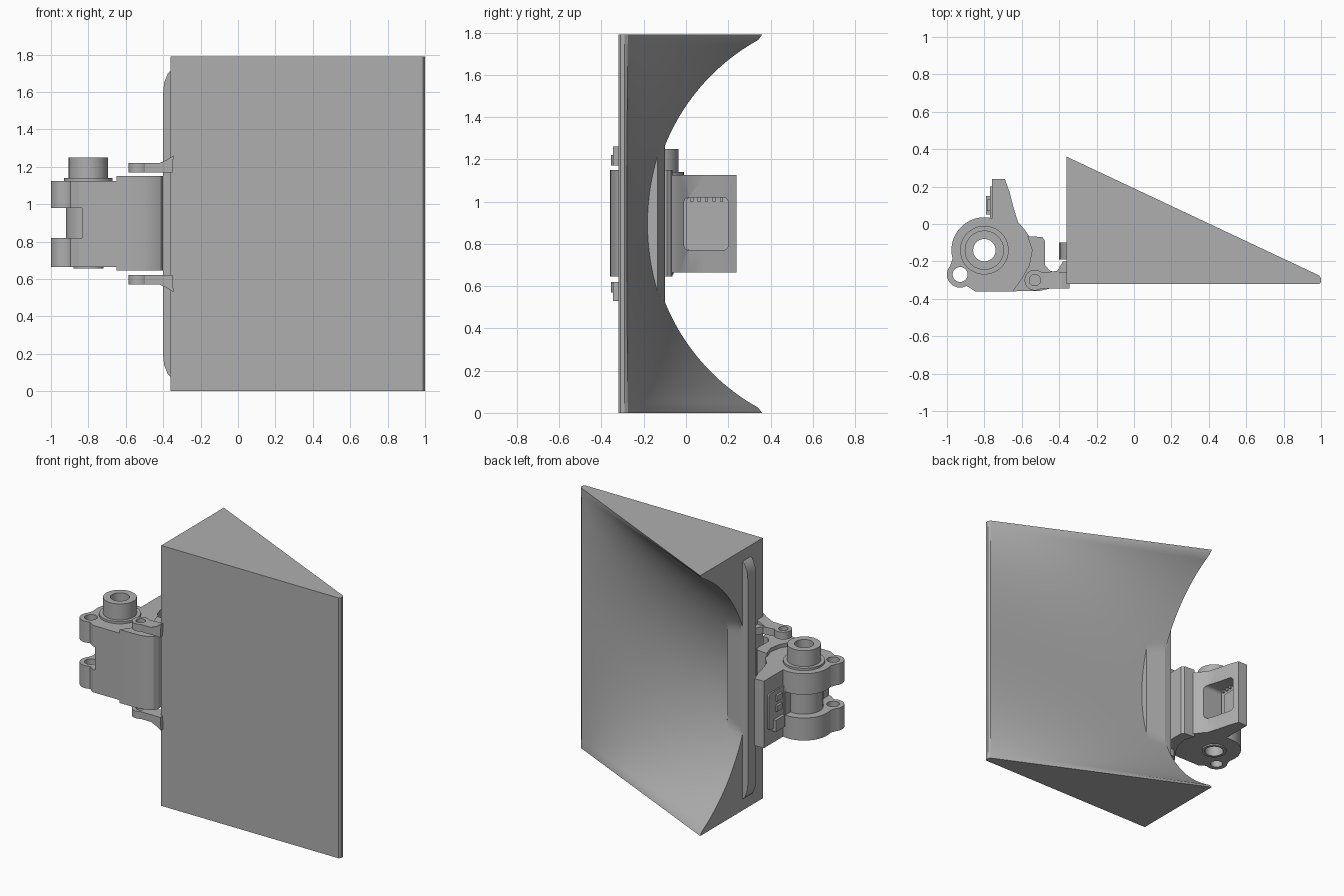
import bpy, bmesh
from math import sin, cos, radians, sqrt

cube = bpy.data.objects.get("Cube")
if cube:
    bpy.data.objects.remove(cube, do_unlink=True)

grey = bpy.data.materials.new("plain_grey")
grey.use_nodes = True
colour = (0.43, 0.43, 0.43, 1)
grey.diffuse_color = colour
grey.node_tree.nodes["Principled BSDF"].inputs["Base Color"].default_value = colour


def finish(name, bm):
    bmesh.ops.recalc_face_normals(bm, faces=bm.faces)
    me = bpy.data.meshes.new(name)
    bm.to_mesh(me)
    bm.free()
    me.materials.append(grey)
    ob = bpy.data.objects.new(name, me)
    bpy.context.collection.objects.link(ob)
    return ob


def prism(name, pts, lo, hi, axis="z"):
    """Extrude a 2D outline along an axis."""
    place = {"z": lambda a, b, c: (a, b, c),
             "y": lambda a, b, c: (a, c, b),
             "x": lambda a, b, c: (c, a, b)}[axis]
    bm = bmesh.new()
    ends = [[bm.verts.new(place(a, b, c)) for a, b in pts] for c in (lo, hi)]
    bm.faces.new(ends[0])
    bm.faces.new(ends[1])
    n = len(pts)
    for i in range(n):
        j = (i + 1) % n
        bm.faces.new((ends[0][i], ends[0][j], ends[1][j], ends[1][i]))
    return finish(name, bm)


def arc(cx, cy, r, a0, a1, n=16):
    steps = [radians(a0 + (a1 - a0) * i / n) for i in range(n + 1)]
    return [(cx + r * cos(a), cy + r * sin(a)) for a in steps]


def disc(name, centre, r, lo, hi):
    return prism(name, arc(*centre, r, 0, 360, 40)[:-1], lo, hi)


def rect(a0, a1, b0, b1):
    return [(a0, b0), (a1, b0), (a1, b1), (a0, b1)]


def rounded(a0, a1, b0, b1, r):
    return (arc(a1 - r, b1 - r, r, 0, 90, 6) + arc(a0 + r, b1 - r, r, 90, 180, 6)
            + arc(a0 + r, b0 + r, r, 180, 270, 6) + arc(a1 - r, b0 + r, r, 270, 360, 6))


def activate(ob):
    bpy.ops.object.select_all(action="DESELECT")
    ob.select_set(True)
    bpy.context.view_layer.objects.active = ob


def cut(ob, cutter):
    cutter.hide_render = True
    mod = ob.modifiers.new("cut", "BOOLEAN")
    mod.operation = "DIFFERENCE"
    mod.solver = "EXACT"
    mod.object = cutter
    activate(ob)
    bpy.ops.object.modifier_apply(modifier=mod.name)
    bpy.data.objects.remove(cutter, do_unlink=True)


# Wedge block with a scooped back, ruled from an arc to a thin straight edge
LEFT, RIGHT, FRONT, HEIGHT = -0.36, 1.0, -0.32, 1.79
MID = HEIGHT / 2


def back_y(x, z):
    t = (x - LEFT) / (RIGHT - LEFT)
    edge = min(0.36, 0.824 - sqrt(0.99 - (z - MID) ** 2))
    y = edge + (-0.28 - edge) * t
    if x < -0.22:                       # raised lip beside the hinge
        y = max(y, -0.1 - 0.25 * (x - LEFT))
    return y


columns = [LEFT, -0.29, -0.2201, -0.2199] + [-0.2 + 1.19 * i / 16 for i in range(17)]
rows = 72
bm = bmesh.new()
rings = []
for x in columns:
    ring = [(x, FRONT, 0), (x, FRONT, HEIGHT)]
    for k in range(rows + 1):
        z = HEIGHT * (1 - k / rows)
        ring.append((x, back_y(x, z), z))
    rings.append([bm.verts.new(p) for p in ring])
nose = [(RIGHT, FRONT + 0.01, 0), (RIGHT, FRONT + 0.01, HEIGHT)]
nose += [(RIGHT, -0.29, HEIGHT * (1 - k / rows)) for k in range(rows + 1)]
rings.append([bm.verts.new(p) for p in nose])
for a, b in zip(rings, rings[1:]):
    for i in range(len(a)):
        j = (i + 1) % len(a)
        bm.faces.new((a[i], a[j], b[j], b[i]))
bm.faces.new(rings[0])
bm.faces.new(rings[-1])
finish("wedge_block", bm)

# Long rib on the hinge side of the block
rib = [(LEFT + 0.01, 0.07), (-0.375, 0.09), (-0.395, 0.14), (-0.4, 0.19)]
rib += [(x, HEIGHT - z) for x, z in reversed(rib)]
prism("side_rib", rib, -0.19, -0.1, "y")

# Two hinge arms, mirrored about mid height
PIN = (-0.53, -0.30)
for name, s in (("upper_arm", 1), ("lower_arm", -1)):
    outline = [(-0.53, 0.275), (-0.35, 0.275), (-0.345, 0.365),
               (-0.375, 0.345), (-0.42, 0.325), (-0.53, 0.325)]
    arm = prism(name, [(x, MID + s * z) for x, z in outline], -0.345, -0.26, "y")
    lo, hi = sorted((MID + s * 0.275, MID + s * 0.325))
    eye = disc(name + "_eye", PIN, 0.055, lo, hi)
    for ob in (arm, eye):
        cut(ob, disc("cutter", PIN, 0.03, 0, 2))
    prism(name + "_web", [(-0.48, -0.26), (-0.41, -0.25), (-0.38, -0.2),
                          (-0.355, -0.2), (-0.355, -0.3), (-0.48, -0.3)], lo, hi)

# Hinge body with a rear upright
AXIS, LUG = (-0.8, -0.14), (-0.93, -0.27)
outline = [(-0.85, -0.36), (-0.65, -0.36), (-0.59, -0.3), (-0.55, -0.22), (-0.535, -0.14),
           (-0.55, -0.08), (-0.585, -0.03), (-0.62, 0.01), (-0.645, 0.09),
           (-0.665, 0.17), (-0.69, 0.24), (-0.76, 0.24), (-0.76, 0.03)]
outline += arc(*AXIS, 0.176, 78, 195) + arc(*LUG, 0.07, 140, 300)
body = prism("hinge_body", outline, 0.665, 1.125)

# Slot between the lugs, leaving a round spindle
slot = [(-1.1, -0.5), (-0.835, -0.5)] + arc(*AXIS, 0.12, 253, 80, 24)
slot += [(-0.78, 0.01), (-0.775, 0.1), (-1.1, 0.1)]
cut(body, prism("cutter", slot, 0.82, 0.98))
cut(body, disc("cutter", LUG, 0.04, 0, 2))
cut(body, disc("cutter", AXIS, 0.06, 0, 2))
cut(body, prism("cutter", rounded(-0.01, 0.2, 0.77, 1.02, 0.025), -0.77, -0.5, "x"))

# Collars and top tube
for name, r, lo, hi in (("top_collar", 0.13, 1.12, 1.14), ("top_tube", 0.105, 1.13, 1.25),
                        ("bottom_collar", 0.08, 0.655, 0.67)):
    cut(disc(name, AXIS, r, lo, hi), disc("cutter", AXIS, 0.06, 0, 2))

# Rounded front cover of the hinge
cover = [(-0.65, -0.36), (-0.5, -0.357), (-0.45, -0.345), (-0.415, -0.325), (-0.4, -0.295),
         (-0.405, -0.26), (-0.45, -0.25), (-0.475, -0.22), (-0.475, -0.09), (-0.49, -0.07),
         (-0.57, -0.065), (-0.545, -0.14), (-0.56, -0.22), (-0.6, -0.29)]
prism("front_cover", cover, 0.645, 1.15)

# Circuit plate in the window, with connectors on it
prism("circuit_plate", rounded(0, 0.2, 0.77, 1.02, 0.02), -0.77, -0.745, "x")
prism("plate_panel", rect(0.04, 0.15, 0.81, 0.98), -0.75, -0.738, "x")
prism("connector", rect(0.05, 0.15, 0.75, 0.83), -0.79, -0.755, "x")
for i in range(2):
    z = 0.88 + 0.07 * i
    prism(f"switch_{i + 1}", rect(0.07, 0.13, z, z + 0.04), -0.785, -0.755, "x")
for i in range(5):
    y = 0.02 + 0.035 * i
    prism(f"contact_{i + 1}", rect(y, y + 0.015, 1.0, 1.02), -0.75, -0.735, "x")

for ob in list(bpy.context.collection.objects):
    if ob.type == "MESH" and grey.name in ob.data.materials:
        activate(ob)
        bpy.ops.object.shade_smooth_by_angle(angle=radians(30))
